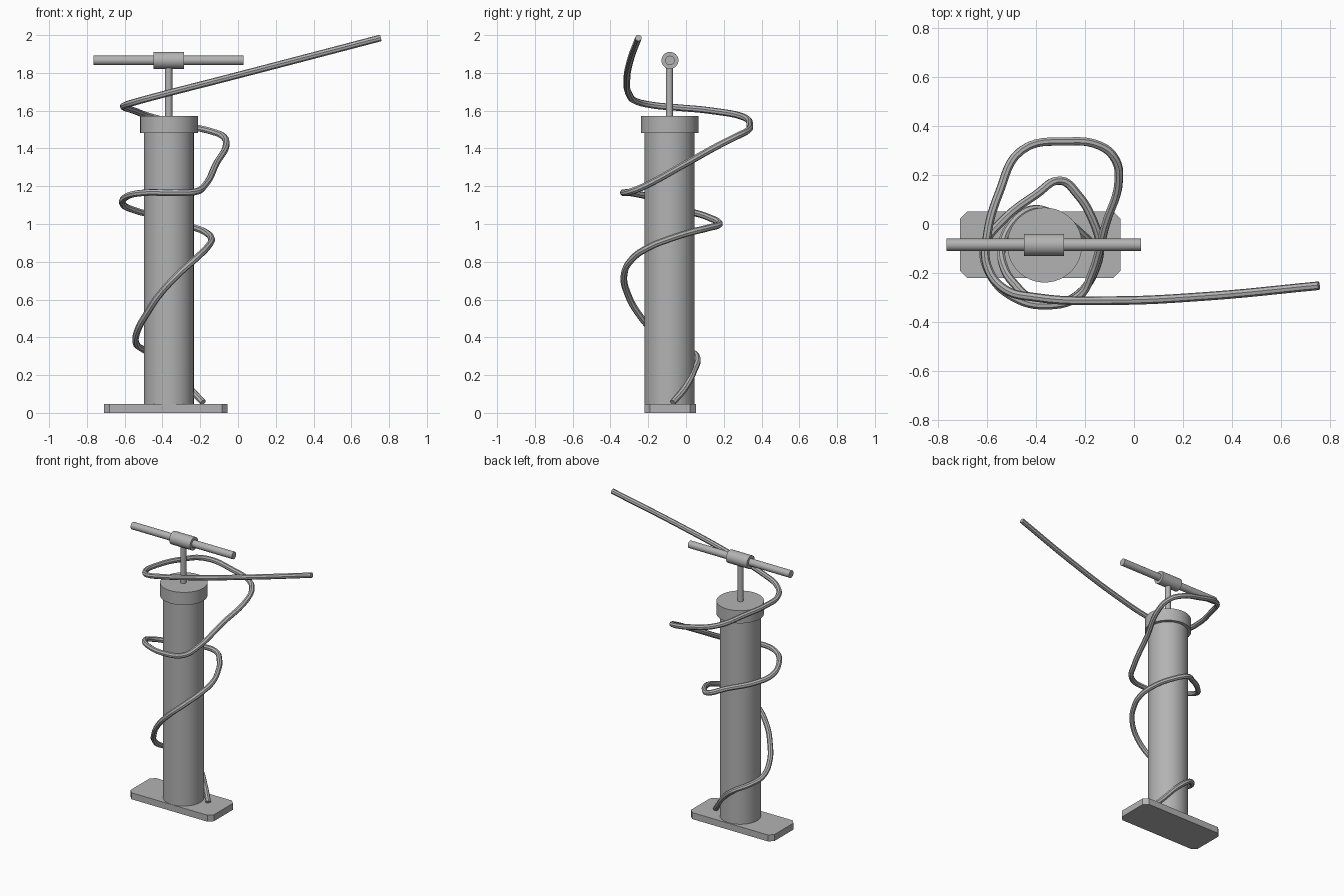
import bpy, bmesh, math
from mathutils import Matrix

if "Cube" in bpy.data.objects:
    bpy.data.objects.remove(bpy.data.objects["Cube"])

CX, CY = -0.367, -0.088

# Dark grey shared by every part
grey = bpy.data.materials.new("dark_grey")
grey.diffuse_color = (0.45, 0.45, 0.45, 1)
grey.use_nodes = True
grey.node_tree.nodes["Principled BSDF"].inputs["Base Color"].default_value = grey.diffuse_color


def finish(bm, name, smooth=True):
    me = bpy.data.meshes.new(name)
    bm.to_mesh(me)
    bm.free()
    me.materials.append(grey)
    ob = bpy.data.objects.new(name, me)
    bpy.context.collection.objects.link(ob)
    if smooth:
        bpy.ops.object.select_all(action='DESELECT')
        ob.select_set(True)
        bpy.context.view_layer.objects.active = ob
        bpy.ops.object.shade_smooth_by_angle(angle=math.radians(35))
    return ob


def cylinder(name, r, length, centre, along_x=False, sides=48):
    bm = bmesh.new()
    rot = Matrix.Rotation(math.pi / 2, 4, 'Y') if along_x else Matrix.Identity(4)
    bmesh.ops.create_cone(bm, cap_ends=True, segments=sides, radius1=r, radius2=r,
                          depth=length, matrix=Matrix.Translation(centre) @ rot)
    return finish(bm, name)


# Foot plate with chamfered corners
bm = bmesh.new()
x0, x1, y0, y1, c = -0.71, -0.055, -0.221, 0.052, 0.03
outline = [(x0 + c, y0), (x1 - c, y0), (x1, y0 + c), (x1, y1 - c),
           (x1 - c, y1), (x0 + c, y1), (x0, y1 - c), (x0, y0 + c)]
face = bm.faces.new([bm.verts.new((x, y, 0)) for x, y in outline])
ext = bmesh.ops.extrude_face_region(bm, geom=[face])
bmesh.ops.translate(bm, vec=(0, 0, 0.046),
                    verts=[v for v in ext['geom'] if isinstance(v, bmesh.types.BMVert)])
bmesh.ops.recalc_face_normals(bm, faces=bm.faces)
finish(bm, "foot_plate", smooth=False)

# Barrel, cap and plunger rod
cylinder("barrel", 0.132, 1.46, (CX + 0.001, CY + 0.001, 0.77))
cylinder("barrel_cap", 0.153, 0.09, (CX + 0.002, CY + 0.002, 1.526))
cylinder("plunger_rod", 0.019, 0.3, (CX, CY, 1.70), sides=24)

# Handle bar with centre sleeve
cylinder("handle_bar", 0.025, 0.794, (-0.369, -0.085, 1.866), True, 24)
cylinder("handle_sleeve", 0.045, 0.163, (-0.367, -0.085, 1.866), True, 32)

# Air hose winding up round the barrel
path = [
    (-0.185, -0.07, 0.055), (-0.25, -0.01, 0.125), (-0.33, 0.04, 0.22),
    (-0.42, 0.058, 0.295), (-0.5, 0.0, 0.335), (-0.54, -0.09, 0.37),
    (-0.53, -0.18, 0.44), (-0.48, -0.255, 0.53), (-0.42, -0.305, 0.62),
    (-0.32, -0.328, 0.73), (-0.22, -0.28, 0.82), (-0.16, -0.19, 0.88),
    (-0.14, -0.09, 0.92), (-0.17, 0.02, 0.955), (-0.23, 0.12, 0.98),
    (-0.3, 0.177, 1.0), (-0.4, 0.12, 1.035), (-0.54, 0.01, 1.07),
    (-0.61, -0.09, 1.105), (-0.59, -0.2, 1.145), (-0.5, -0.295, 1.165),
    (-0.35, -0.332, 1.166), (-0.22, -0.29, 1.172), (-0.175, -0.21, 1.205),
    (-0.115, 0.0, 1.32), (-0.062, 0.18, 1.42), (-0.08, 0.27, 1.465),
    (-0.14, 0.32, 1.49), (-0.27, 0.337, 1.52), (-0.46, 0.3, 1.568),
    (-0.55, 0.13, 1.6), (-0.6, -0.05, 1.617), (-0.6, -0.17, 1.628),
    (-0.53, -0.265, 1.65), (-0.4, -0.3, 1.685), (-0.1, -0.313, 1.762),
    (0.3, -0.295, 1.866), (0.755, -0.252, 1.985),
]
cu = bpy.data.curves.new("hose", 'CURVE')
cu.dimensions = '3D'
cu.resolution_u = 6
cu.bevel_depth = 0.0178
cu.bevel_resolution = 2
cu.use_fill_caps = True
cu.materials.append(grey)
sp = cu.splines.new('BEZIER')
sp.use_smooth = False
sp.bezier_points.add(len(path) - 1)
for p, co in zip(sp.bezier_points, path):
    p.co = co
    p.handle_left_type = p.handle_right_type = 'AUTO'
hose = bpy.data.objects.new("hose", cu)
bpy.context.collection.objects.link(hose)
